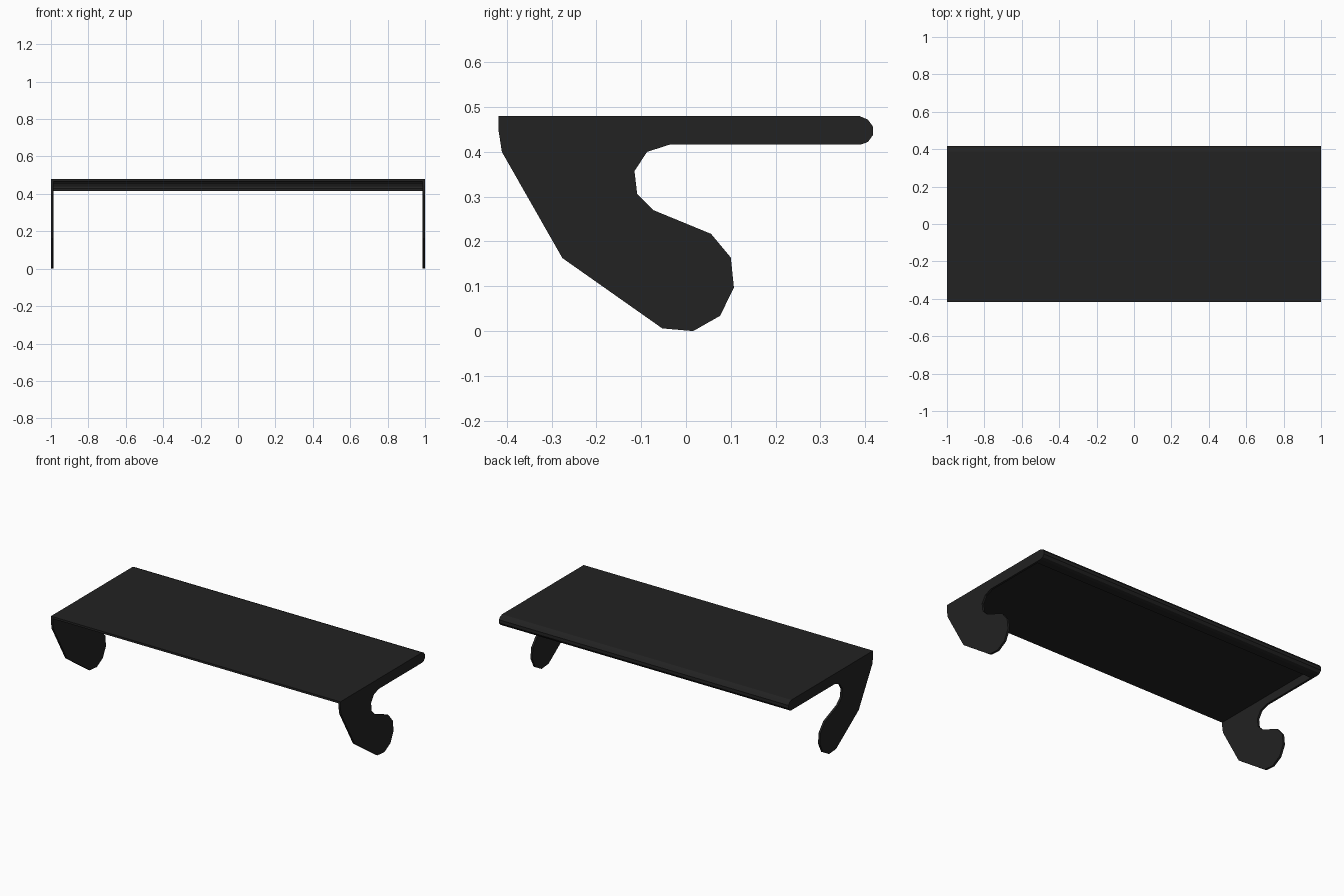
import bpy, bmesh

cube = bpy.data.objects.get("Cube")
if cube:
    bpy.data.objects.remove(cube, do_unlink=True)

SHEET = 0.013   # metal thickness
HALF = 1.0      # half the shelf length

black = bpy.data.materials.new("matte_black")
black.use_nodes = True
colour = (0.016, 0.016, 0.016, 1)
black.diffuse_color = colour
black.node_tree.nodes["Principled BSDF"].inputs["Base Color"].default_value = colour


def extrude_profile(name, profile, x0, x1):
    """Solid made from a closed (y, z) outline swept from x0 to x1."""
    bm = bmesh.new()
    face = bm.faces.new([bm.verts.new((x0, y, z)) for y, z in profile])
    swept = bmesh.ops.extrude_face_region(bm, geom=[face])["geom"]
    moved = [v for v in swept if isinstance(v, bmesh.types.BMVert)]
    bmesh.ops.translate(bm, verts=moved, vec=(x1 - x0, 0, 0))
    bmesh.ops.recalc_face_normals(bm, faces=bm.faces)
    mesh = bpy.data.meshes.new(name)
    bm.to_mesh(mesh)
    bm.free()
    mesh.materials.append(black)
    obj = bpy.data.objects.new(name, mesh)
    bpy.context.collection.objects.link(obj)
    return obj


# Hooked end brackets with a long arm under the shelf
back_curve = [(0.387, 0.48), (0.406, 0.472), (0.417, 0.457),
              (0.417, 0.437), (0.406, 0.422), (0.389, 0.416)]
hook = [(-0.037, 0.416), (-0.087, 0.4), (-0.115, 0.357), (-0.109, 0.306),
        (-0.073, 0.27), (0.056, 0.217), (0.1, 0.164), (0.107, 0.097),
        (0.076, 0.034), (0.016, 0.0), (-0.053, 0.006), (-0.276, 0.163),
        (-0.411, 0.4), (-0.418, 0.445), (-0.418, 0.48)]
for side, x in (("left", HALF - SHEET), ("right", -HALF)):
    extrude_profile(side + "_bracket", back_curve + hook, x, x + SHEET)

# Shelf sheet, its back edge rolled under into a short return lip
cy, cz = 0.387, 0.448
shrink = 1 - SHEET / 0.032
inner_curve = [(cy + (y - cy) * shrink, cz + (z - cz) * shrink) for y, z in back_curve]
lip = 0.345
outline = ([(-0.418, 0.48)] + back_curve + [(lip, 0.416), (lip, 0.416 + SHEET)]
           + inner_curve[::-1] + [(-0.418, 0.48 - SHEET)])
extrude_profile("shelf", outline, -HALF + SHEET, HALF - SHEET)
